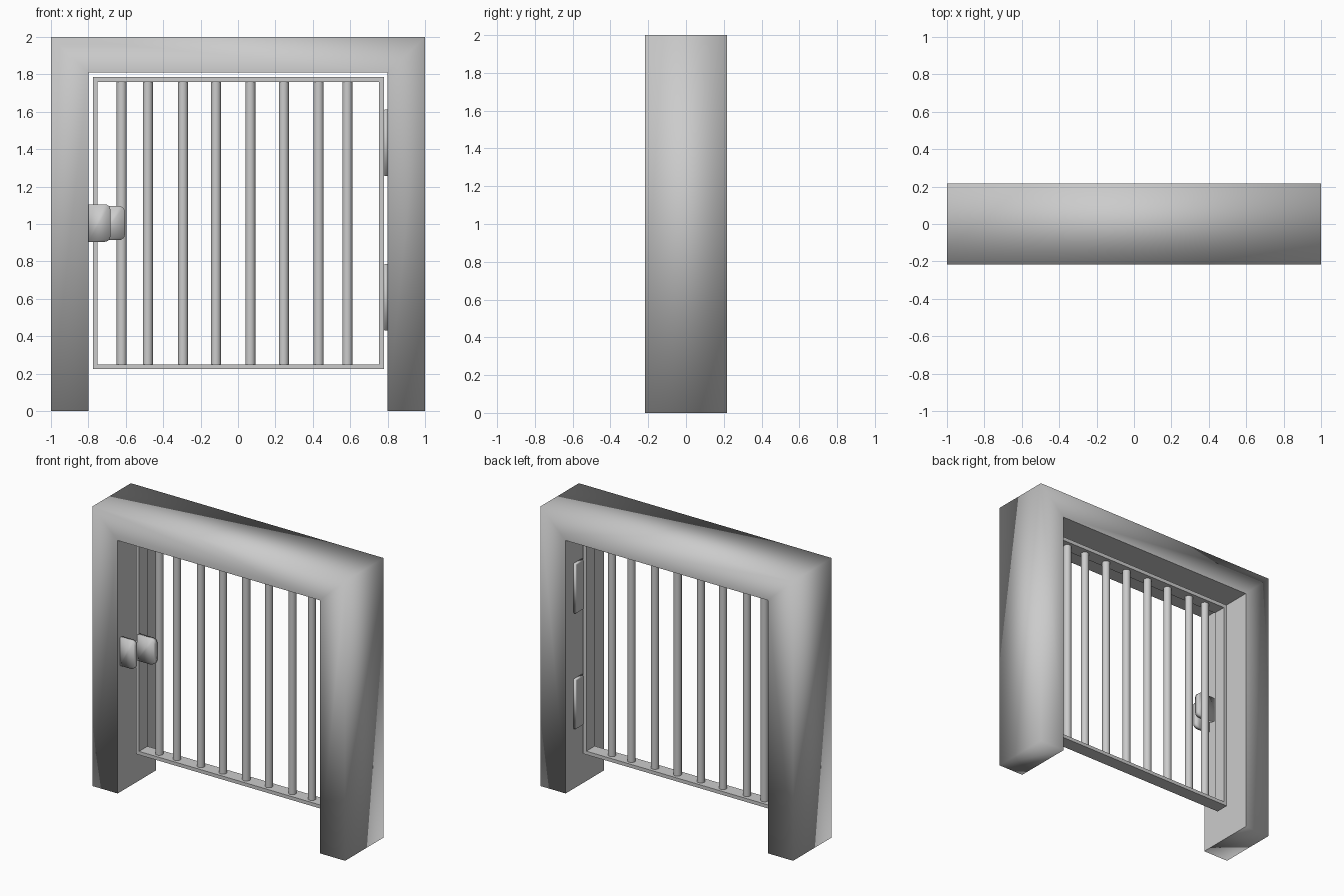
import bpy, bmesh, math

cube = bpy.data.objects.get("Cube")
if cube:
    bpy.data.objects.remove(cube, do_unlink=True)

grey = bpy.data.materials.new("plain_grey")
grey.use_nodes = True
GREY = (0.6, 0.6, 0.6, 1)
grey.diffuse_color = GREY
grey.node_tree.nodes["Principled BSDF"].inputs["Base Color"].default_value = GREY


def finish(name, bm):
    bmesh.ops.recalc_face_normals(bm, faces=bm.faces)
    mesh = bpy.data.meshes.new(name)
    bm.to_mesh(mesh)
    bm.free()
    mesh.materials.append(grey)
    ob = bpy.data.objects.new(name, mesh)
    bpy.context.collection.objects.link(ob)
    return ob


def band(name, outer, inner, half_depth, closed, smooth_outside=False):
    """Mitred strip between two x-z outlines, extruded along y."""
    bm = bmesh.new()
    a = [bm.verts.new((x, -half_depth, z)) for x, z in outer]
    b = [bm.verts.new((x, -half_depth, z)) for x, z in inner]
    n = len(a)
    for i in range(n if closed else n - 1):
        j = (i + 1) % n
        bm.faces.new((a[i], a[j], b[j], b[i]))
    inner_verts = set(b)
    new = bmesh.ops.extrude_face_region(bm, geom=bm.faces[:], use_keep_orig=True)["geom"]
    moved = [v for v in new if isinstance(v, bmesh.types.BMVert)]
    for v in moved:
        v.co.y = half_depth
        if any((round(v.co.x, 4), round(v.co.z, 4)) == p for p in inner):
            inner_verts.add(v)
    if smooth_outside:
        # soft shading outside, crisp edges around the opening
        for f in bm.faces:
            f.smooth = True
        for e in bm.edges:
            e.smooth = not all(v in inner_verts for v in e.verts)
    return finish(name, bm)


def rect(x0, x1, z0, z1):
    return [(x0, z0), (x0, z1), (x1, z1), (x1, z0)]


def block(name, xs, ys, zs, bevel, picks):
    """Softly shaded block with the chosen edges rounded."""
    bm = bmesh.new()
    bmesh.ops.create_cube(bm, size=1)
    for v in bm.verts:
        for k, (lo, hi) in enumerate((xs, ys, zs)):
            v.co[k] = hi if v.co[k] > 0 else lo
    edges = [e for e in bm.edges if picks(e)]
    bmesh.ops.bevel(bm, geom=edges, offset=bevel, segments=4, profile=0.5,
                    affect='EDGES')
    for f in bm.faces:
        f.smooth = True
    return finish(name, bm)


# Doorway surround
band("door_surround", rect(-1, 1, 0, 2), rect(-0.8, 0.8, 0, 1.81),
     0.2175, closed=False, smooth_outside=True)

# Gate frame
band("gate_frame", rect(-0.775, 0.78, 0.225, 1.785),
     rect(-0.75, 0.755, 0.25, 1.758), 0.048, closed=True)

# Unevenly spaced round bars
for i, x in enumerate((-0.622, -0.482, -0.294, -0.118, 0.066, 0.245, 0.431, 0.585)):
    bpy.ops.mesh.primitive_cylinder_add(vertices=16, radius=0.027, depth=1.52,
                                        location=(x, 0, 1.004))
    bar = bpy.context.object
    bar.name = f"gate_bar_{i + 1}"
    bar.data.materials.append(grey)
    bpy.ops.object.shade_smooth_by_angle(angle=math.radians(40))


def free_end(x):
    """Edges on the side facing into the opening, running along y."""
    return lambda e: (all(v.co.x > x for v in e.verts)
                      and abs(e.verts[0].co.y - e.verts[1].co.y) > 0.001)


# Lock plates on the post and on the gate
block("post_lock_plate", (-0.8, -0.682), (-0.192, -0.165), (0.905, 1.105), 0.03,
      free_end(-0.7))
block("gate_lock_plate", (-0.745, -0.605), (-0.08, -0.047), (0.914, 1.095), 0.03,
      free_end(-0.62))

# Hinges on the opposite post
for name, z0 in (("lower_hinge", 0.43), ("upper_hinge", 1.257)):
    block(name, (0.779, 0.801), (0.035, 0.13), (z0, z0 + 0.355), 0.008,
          lambda e: all(v.co.x < 0.79 for v in e.verts))
